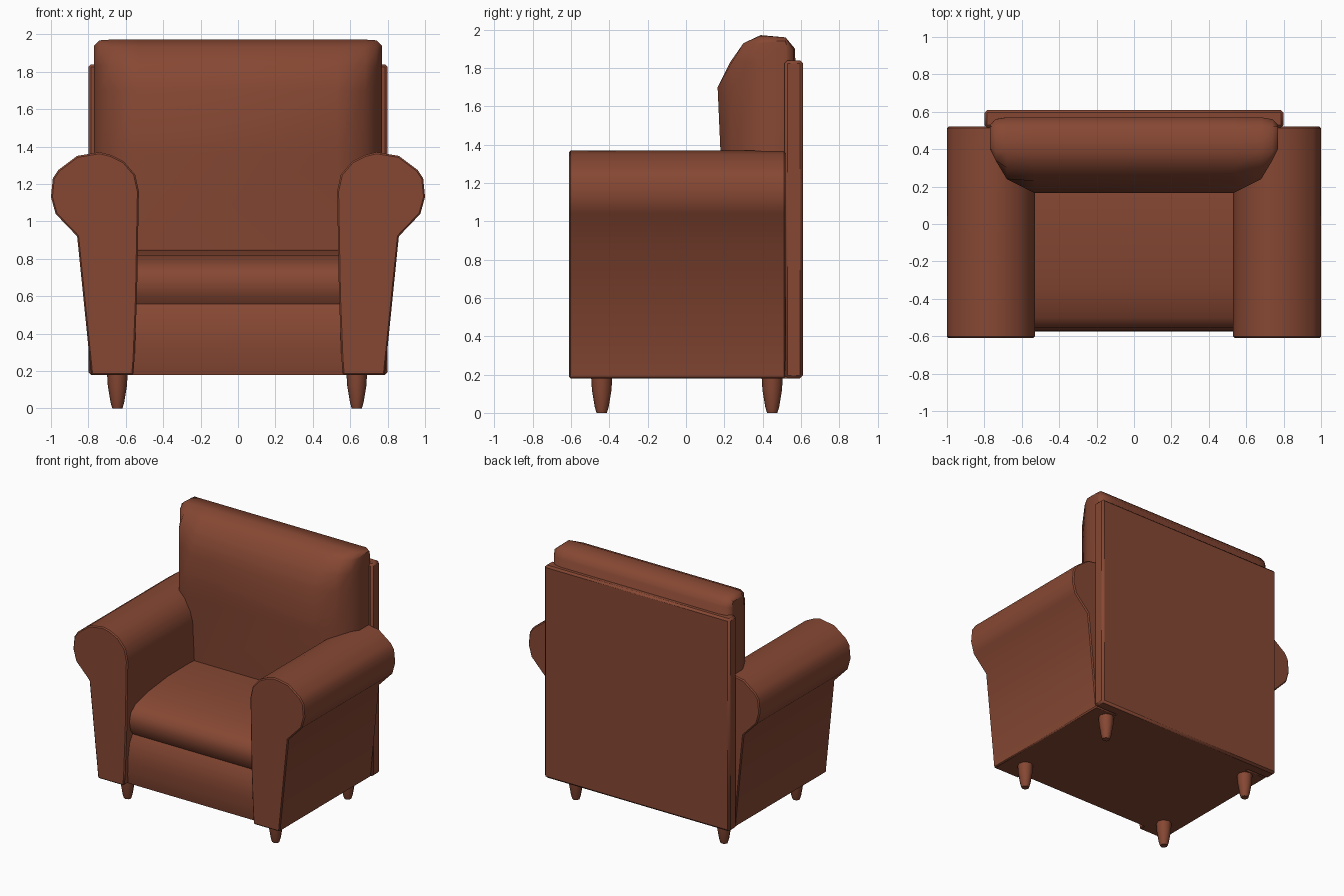
import bpy, bmesh, math

if "Cube" in bpy.data.objects:
    bpy.data.objects.remove(bpy.data.objects["Cube"])

leather = bpy.data.materials.new("brown leather")
leather.diffuse_color = (0.24, 0.064, 0.033, 1)
leather.use_nodes = True
leather.node_tree.nodes["Principled BSDF"].inputs["Base Color"].default_value = leather.diffuse_color


def finish(name, bm, bevel=0.0, angle=40):
    """Turn a bmesh into a named, coloured, smooth-shaded object."""
    bmesh.ops.recalc_face_normals(bm, faces=bm.faces[:])
    me = bpy.data.meshes.new(name)
    bm.to_mesh(me)
    bm.free()
    me.materials.append(leather)
    ob = bpy.data.objects.new(name, me)
    bpy.context.collection.objects.link(ob)
    if bevel:
        mod = ob.modifiers.new("soft edge", 'BEVEL')
        mod.width, mod.segments, mod.limit_method = bevel, 1, 'ANGLE'
        mod.angle_limit = math.radians(50)
    bpy.ops.object.select_all(action='DESELECT')
    ob.select_set(True)
    bpy.context.view_layer.objects.active = ob
    bpy.ops.object.shade_smooth_by_angle(angle=math.radians(angle))
    return ob


def loft(name, rings, **kw):
    """Skin a list of equal-length point rings and cap both ends."""
    bm = bmesh.new()
    vs = [[bm.verts.new(p) for p in r] for r in rings]
    n = len(vs[0])
    for a, b in zip(vs, vs[1:]):
        for i in range(n):
            j = (i + 1) % n
            bm.faces.new((a[i], a[j], b[j], b[i]))
    bm.faces.new(vs[0])
    bm.faces.new(vs[-1])
    return finish(name, bm, **kw)


def along_x(name, profile, half, **kw):
    return loft(name, [[(x, y, z) for y, z in profile] for x in (-half, half)], **kw)


# rolled arms: front outline run from front to back, one per side
arm = [(0.56, 0.18), (0.553, 0.27), (0.54, 0.60), (0.53, 1.16), (0.55, 1.25),
       (0.61, 1.32), (0.68, 1.355), (0.74, 1.37), (0.86, 1.35), (0.96, 1.275),
       (0.99, 1.23), (1.0, 1.13), (0.975, 1.04), (0.86, 0.92), (0.785, 0.18)]
for side, s in (("left", -1), ("right", 1)):
    loft(side + "_arm", [[(s * x, y, z) for x, z in arm] for y in (-0.61, 0.52)],
         bevel=0.008)

# seat base with a slightly bulging front
along_x("seat_base", [(0.53, 0.18), (-0.555, 0.18), (-0.57, 0.25), (-0.575, 0.38),
                      (-0.56, 0.50), (-0.52, 0.57), (0.53, 0.57)], 0.60)

# domed seat cushion
along_x("seat_cushion", [(0.45, 0.55), (-0.52, 0.55), (-0.555, 0.60), (-0.57, 0.67),
                         (-0.555, 0.735), (-0.50, 0.78), (-0.35, 0.82),
                         (-0.1, 0.848), (0.15, 0.85), (0.45, 0.83)], 0.58)

# back cushion: side profile whose front is pulled back toward the ends
profile = [(0.24, 0.60), (0.225, 0.85), (0.18, 1.36), (0.16, 1.70), (0.23, 1.83),
           (0.30, 1.93), (0.39, 1.972), (0.52, 1.96), (0.57, 1.90), (0.578, 0.60)]
stations = [(0.77, 0.40, 0.53, 1.94), (0.74, 0.34, 0.56, 1.968), (0.68, 0.24, 0.58, 1.98),
            (0.53, 0.165, 0.58, 1.98)]
stations = [(-x, f, b, t) for x, f, b, t in stations] + stations[::-1]
loft("back_cushion", [[(x, min(max(y, f), b), min(z, t)) for y, z in profile]
                      for x, f, b, t in stations], angle=50)

# flat back panel
along_x("back_panel", [(0.515, 0.18), (0.61, 0.18), (0.61, 1.84), (0.515, 1.84)],
        0.80, bevel=0.015)

# tapered legs
for row, y in (("front", -0.44), ("back", 0.45)):
    for side, x in (("left", -0.645), ("right", 0.635)):
        rings = [[(x + r * math.cos(k * math.pi / 4), y + r * math.sin(k * math.pi / 4), z)
                  for k in range(8)]
                 for r, z in ((0.027, 0), (0.036, 0.03), (0.051, 0.12), (0.056, 0.20))]
        loft(f"{row}_{side}_leg", rings, angle=50)
